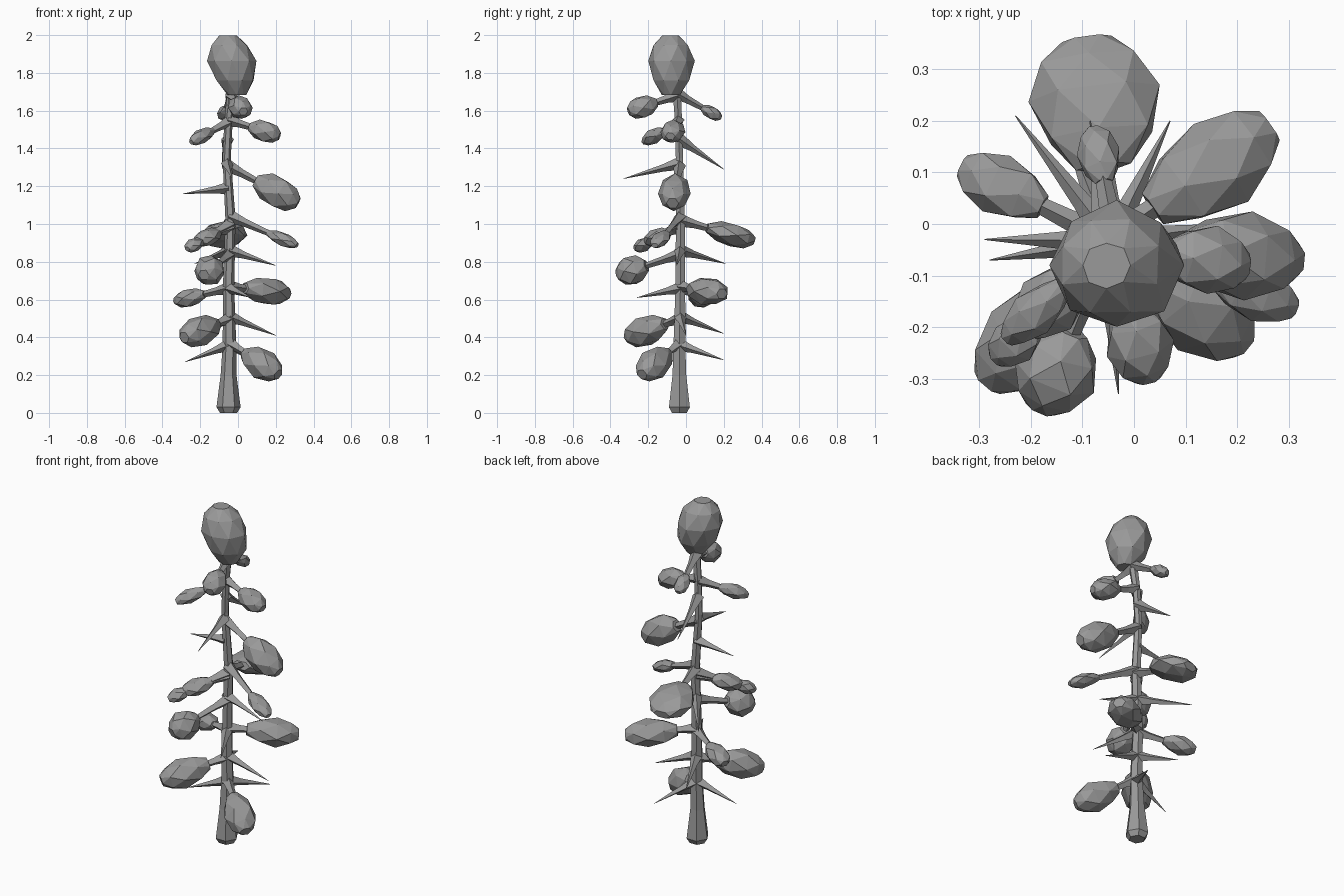
import bpy
import bmesh
import math
import random
from mathutils import Vector

random.seed(4)
cube = bpy.data.objects.get("Cube")
if cube:
    bpy.data.objects.remove(cube, do_unlink=True)

grey = bpy.data.materials.new("stone grey")
grey.use_nodes = True
colour = (0.32, 0.32, 0.32, 1)
grey.diffuse_color = colour
grey.node_tree.nodes["Principled BSDF"].inputs["Base Color"].default_value = colour


def loft(name, centres, sizes, sides, axis, twist=0.0, jitter=0.0):
    """Flat-shaded closed tube; sizes are (half width, half height) per ring."""
    d = Vector(axis).normalized()
    side = d.cross(Vector((0, 0, 1)))
    side = side.normalized() if side.length > 0.3 else Vector((1, 0, 0))
    up = side.cross(d).normalized()
    bm = bmesh.new()
    rings = []
    for i, (c, (w, h)) in enumerate(zip(centres, sizes)):
        ring = []
        for k in range(sides):
            a = math.tau * (k + twist * i) / sides
            s = 1 + random.uniform(-jitter, jitter)
            ring.append(bm.verts.new(Vector(c) + side * w * s * math.cos(a) + up * h * s * math.sin(a)))
        rings.append(ring)
    for r0, r1 in zip(rings, rings[1:]):
        for k in range(sides):
            n = (k + 1) % sides
            if twist:
                bm.faces.new((r0[k], r0[n], r1[k]))
                bm.faces.new((r0[n], r1[n], r1[k]))
            else:
                bm.faces.new((r0[k], r0[n], r1[n], r1[k]))
    bm.faces.new(rings[0][::-1])
    bm.faces.new(rings[-1])
    bmesh.ops.recalc_face_normals(bm, faces=bm.faces)
    mesh = bpy.data.meshes.new(name)
    bm.to_mesh(mesh)
    bm.free()
    mesh.materials.append(grey)
    obj = bpy.data.objects.new(name, mesh)
    bpy.context.collection.objects.link(obj)
    return obj


# Trunk: flared foot, slight bends, thin top
trunk_path = [(-.05, -.035, 0), (-.05, -.035, .03), (-.05, -.035, .2), (-.045, -.035, .36),
              (-.05, -.03, .66), (-.04, -.03, 1.03), (-.06, -.035, 1.35), (-.05, -.04, 1.55),
              (-.03, -.05, 1.72)]
trunk_radii = [.045, .064, .042, .036, .03, .027, .022, .022, .025]
loft("trunk", trunk_path, [(r, r) for r in trunk_radii], 6, (0, 0, 1))


def trunk_at(z):
    for p, q in zip(trunk_path, trunk_path[1:]):
        if z <= q[2]:
            return Vector(p).lerp(Vector(q), (z - p[2]) / (q[2] - p[2]))
    return Vector(trunk_path[-1])


def branch(name, z, tip, r0, r1):
    start, tip = trunk_at(z), Vector(tip)
    pts = [start, start.lerp(tip, .3), tip]
    mid = r0 * .55 + r1 * .2
    loft(name, pts, [(r, r) for r in (r0, mid, r1)], 4, tip - start)


def pod(name, centre, axis, length, width, height, sides=6):
    c, d = Vector(centre), Vector(axis).normalized()
    steps = [(-1, .4), (-.5, .87), (.15, 1.03), (.68, .8), (1, .38)]
    loft(name, [c + d * length * t for t, _ in steps],
         [(width * s, height * s) for _, s in steps], sides, d, .5, .05)


# Bare thorns: height on trunk, tip
thorns = [(.36, (-.28, -.07, .27)), (.36, (.07, .2, .28)), (.51, (.2, 0, .41)),
          (.51, (-.14, .2, .42)), (.66, (.07, -.26, .61)), (.86, (.2, -.05, .78)),
          (.86, (-.23, .21, .79)), (1.19, (-.29, -.03, 1.16)), (1.32, (-.03, -.33, 1.24)),
          (1.45, (-.085, .2, 1.29))]
for i, (z, tip) in enumerate(thorns):
    branch(f"thorn_{i + 1}", z, tip, .034, .001)

# Pods on stems: height on trunk, centre, half length, half width, half height
pods = [(.37, (.125, -.165, .26), .125, .085, .08), (.5, (-.2, -.21, .435), .135, .085, .08),
        (.67, (.15, .11, .645), .14, .09, .075), (.66, (-.255, .073, .61), .09, .06, .048),
        (.84, (-.15, -.285, .755), .085, .08, .078), (.98, (-.16, -.15, .93), .085, .06, .045),
        (1.0, (-.23, -.225, .89), .06, .045, .035), (1.02, (-.075, .235, .945), .13, .13, .063),
        (1.04, (.235, -.135, .92), .09, .05, .035), (1.31, (.205, -.06, 1.17), .128, .085, .085),
        (1.55, (.14, -.07, 1.49), .085, .065, .058), (1.54, (-.19, -.17, 1.465), .085, .042, .038),
        (1.68, (.01, -.23, 1.62), .08, .065, .06), (1.69, (-.068, .133, 1.59), .06, .042, .035)]
for i, (z, c, length, width, height) in enumerate(pods):
    branch(f"stem_{i + 1}", z, c, .034, .012)
    pod(f"pod_{i + 1}", c, Vector(c) - trunk_at(z), length, width, height)

# Large crown bud
pod("crown_bud", (-.03, -.08, 1.84), (-.15, 0, 1), .16, .122, .118, 8)
